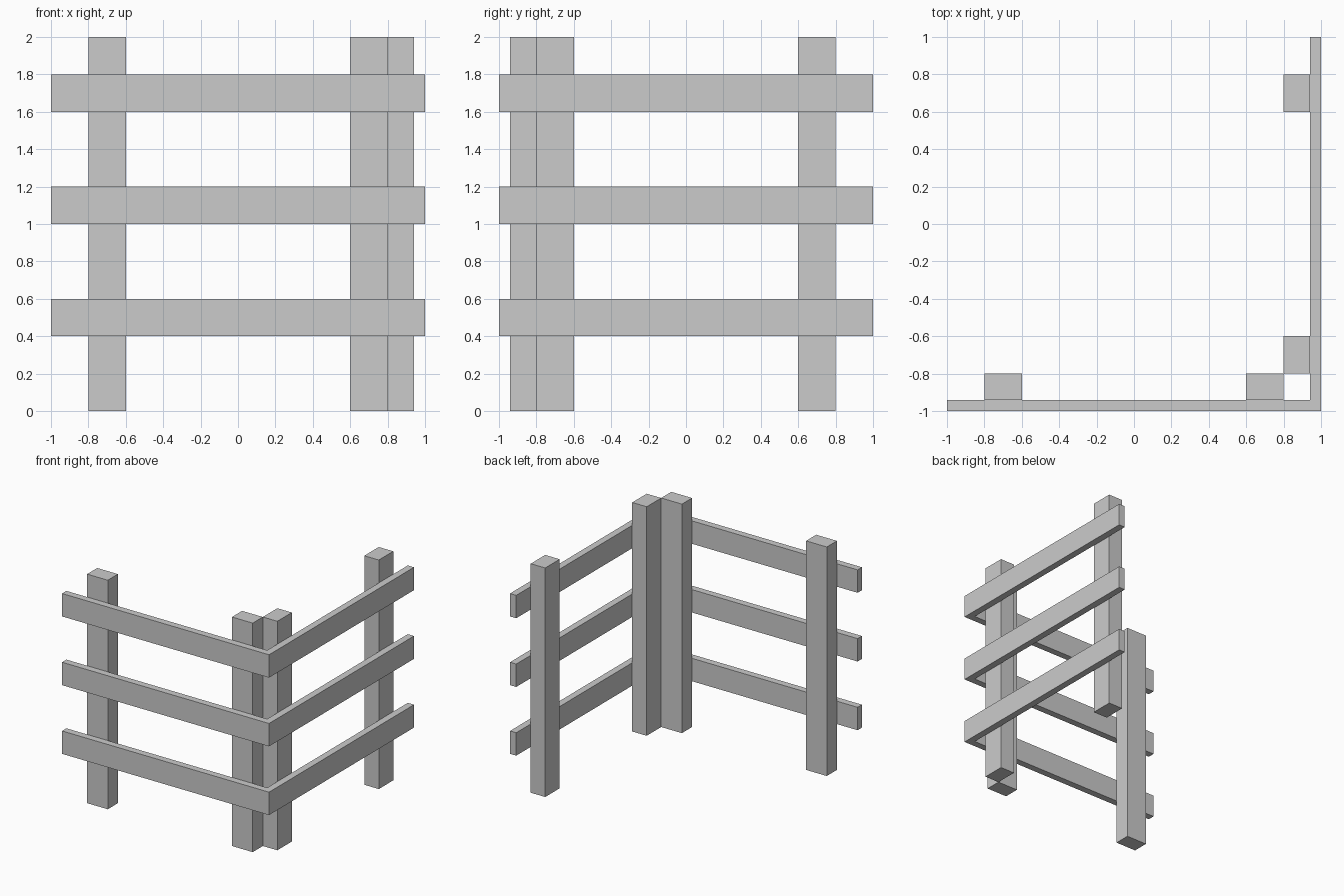
import bpy, bmesh

if "Cube" in bpy.data.objects:
    bpy.data.objects.remove(bpy.data.objects["Cube"])

INNER = 0.94  # inner face of the rails


def prism(name, outline, z0, z1):
    """Extrude a flat outline from z0 up to z1."""
    bm = bmesh.new()
    face = bm.faces.new([bm.verts.new((x, y, z0)) for x, y in outline])
    top = bmesh.ops.extrude_face_region(bm, geom=[face])["geom"]
    verts = [v for v in top if isinstance(v, bmesh.types.BMVert)]
    bmesh.ops.translate(bm, verts=verts, vec=(0, 0, z1 - z0))
    bmesh.ops.recalc_face_normals(bm, faces=bm.faces)
    mesh = bpy.data.meshes.new(name)
    bm.to_mesh(mesh)
    bm.free()
    obj = bpy.data.objects.new(name, mesh)
    bpy.context.collection.objects.link(obj)
    return obj


def post(name, x0, x1, y0, y1):
    return prism(name, [(x0, y0), (x1, y0), (x1, y1), (x0, y1)], 0, 2)


# Posts: a pair behind the front rails and a pair behind the right rails
for label, a in (("outer", -0.8), ("corner", 0.6)):
    post(f"front_{label}_post", a, a + 0.2, -INNER, -0.8)
for label, a in (("corner", -0.8), ("outer", 0.6)):
    post(f"right_{label}_post", 0.8, INNER, a, a + 0.2)

# Rails: L-shaped boards wrapping the corner at three heights
corner = [(-1, -1), (1, -1), (1, 1), (INNER, 1), (INNER, -INNER), (-1, -INNER)]
for label, z in (("lower", 0.4), ("middle", 1.0), ("upper", 1.6)):
    prism(f"{label}_rail", corner, z, z + 0.2)
